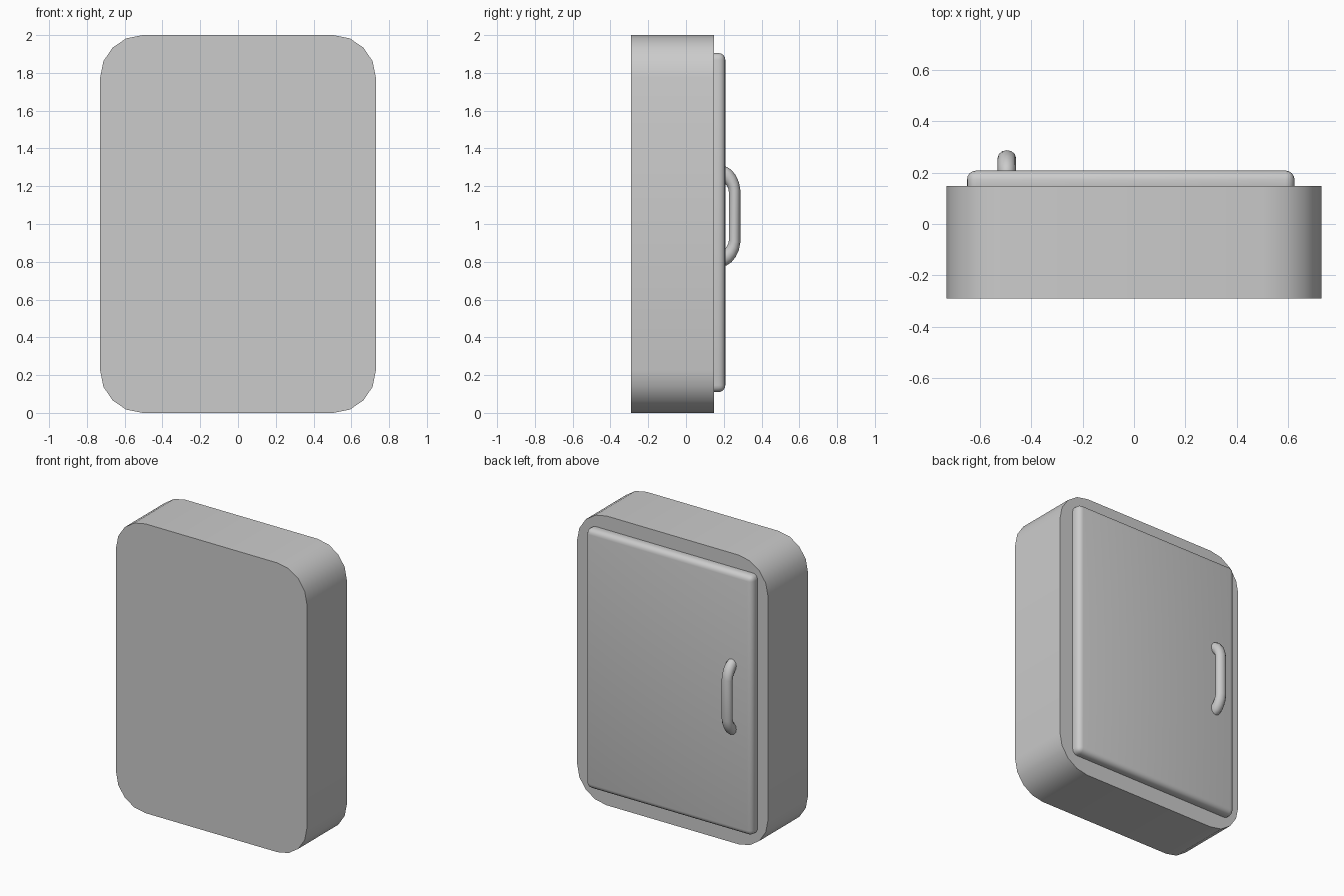
import bpy, bmesh, math

if "Cube" in bpy.data.objects:
    bpy.data.objects.remove(bpy.data.objects["Cube"])


def finish(obj):
    bpy.ops.object.select_all(action='DESELECT')
    obj.select_set(True)
    bpy.context.view_layer.objects.active = obj
    bpy.ops.object.shade_smooth_by_angle(angle=math.radians(35))


def bevelled_box(name, lo, hi, radius, segments, pick):
    """Box between two corners, with the edges chosen by pick() rounded."""
    bm = bmesh.new()
    bmesh.ops.create_cube(bm, size=1)
    for v in bm.verts:
        v.co = [lo[i] + (v.co[i] + 0.5) * (hi[i] - lo[i]) for i in range(3)]
    edges = [e for e in bm.edges if pick(e)]
    bmesh.ops.bevel(bm, geom=edges, offset=radius, offset_type='OFFSET',
                    segments=segments, profile=0.5, affect='EDGES')
    bmesh.ops.recalc_face_normals(bm, faces=bm.faces[:])
    mesh = bpy.data.meshes.new(name)
    bm.to_mesh(mesh)
    bm.free()
    obj = bpy.data.objects.new(name, mesh)
    bpy.context.collection.objects.link(obj)
    finish(obj)
    return obj


def along_y(e):
    a, b = e.verts
    return abs(a.co.y - b.co.y) > 0.01


# Cabinet body: rounded-corner slab
bevelled_box("cabinet_body", (-0.73, -0.29, 0), (0.73, 0.147, 2), 0.225, 4, along_y)

# Door panel: soft-edged slab set into the back face
bevelled_box("door", (-0.65, 0.11, 0.11), (0.625, 0.208, 1.905), 0.036, 4,
             lambda e: True)

# Handle: bent rod, slightly flattened
scale = (1, 0.85, 1.2)
upper = [(-0.03, 0.222), (0.008, 0.219), (0.024, 0.208), (0.04, 0.188),
         (0.052, 0.162), (0.057, 0.135)]
path = upper + [(y, -z) for y, z in reversed(upper)]
curve = bpy.data.curves.new("handle", 'CURVE')
curve.dimensions = '3D'
curve.bevel_depth = 0.036
curve.bevel_resolution = 4
curve.use_fill_caps = True
spline = curve.splines.new('POLY')
spline.points.add(len(path) - 1)
for p, (y, z) in zip(spline.points, path):
    p.co = (0, y / scale[1], z / scale[2], 1)
handle = bpy.data.objects.new("handle", curve)
handle.location = (-0.495, 0.2, 1.042)
handle.scale = scale
bpy.context.collection.objects.link(handle)
bpy.ops.object.select_all(action='DESELECT')
handle.select_set(True)
bpy.context.view_layer.objects.active = handle
bpy.ops.object.convert(target='MESH')
finish(bpy.context.view_layer.objects.active)
